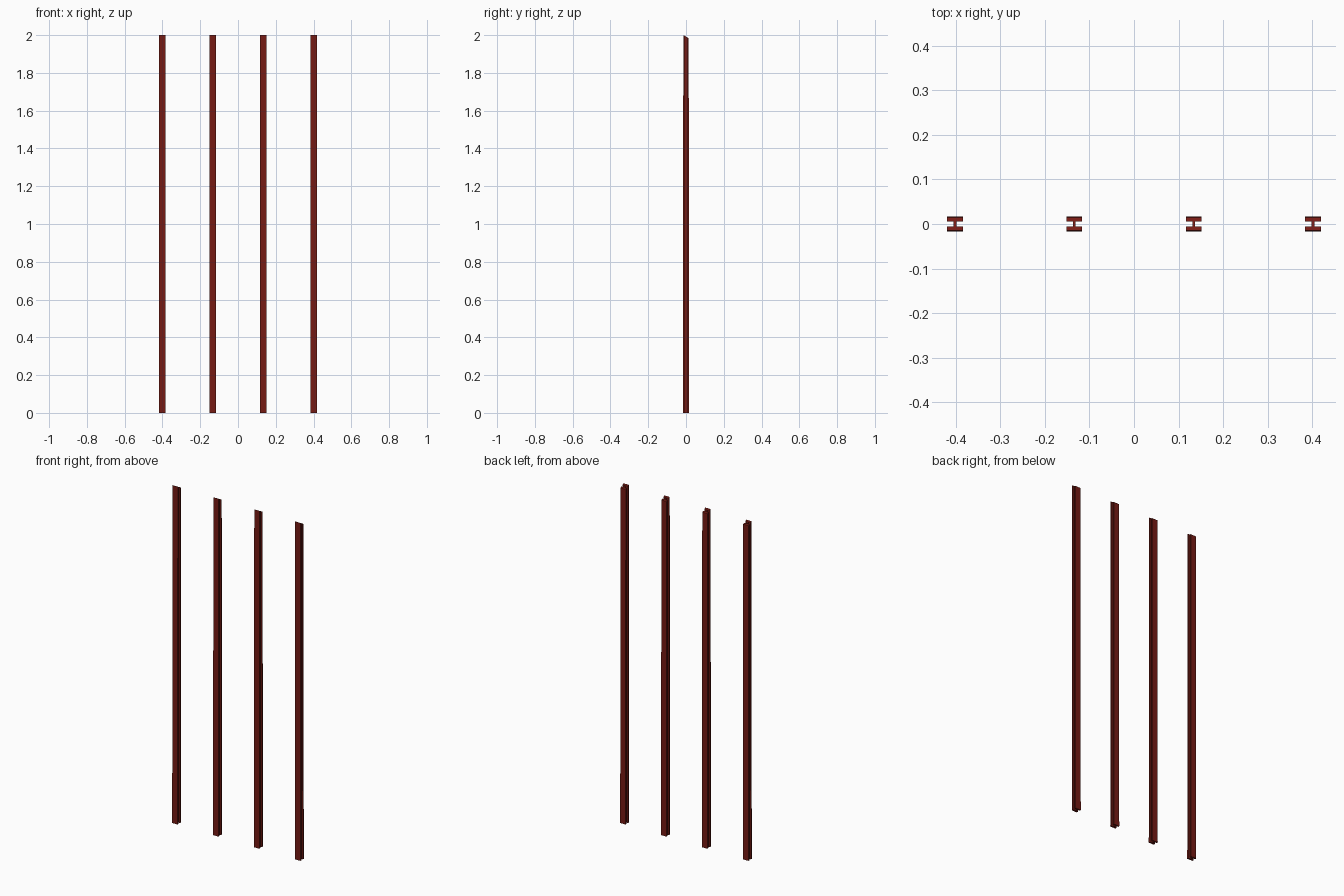
import bpy, bmesh

if "Cube" in bpy.data.objects:
    bpy.data.objects.remove(bpy.data.objects["Cube"])

HEIGHT = 2.0
SLANT = 0.016          # drop of the cut top from front to back
HALF_W = 0.0175        # half flange width
HALF_D = 0.0165        # half depth at the base
WEB = 0.003            # half web thickness
FLANGE = 0.0095        # flange thickness
TAPER = 0.86           # depth ratio at the top

red = bpy.data.materials.new("dark_red_paint")
red.diffuse_color = (0.18, 0.011, 0.007, 1)
red.use_nodes = True
red.node_tree.nodes["Principled BSDF"].inputs["Base Color"].default_value = red.diffuse_color

# I-beam cross-section
inner = HALF_D - FLANGE
quarter = [(HALF_W, HALF_D), (HALF_W, inner), (WEB, inner)]
right = quarter + [(x, -y) for x, y in reversed(quarter)]
profile = right + [(-x, y) for x, y in reversed(right)]


def make_post(name, px):
    bm = bmesh.new()
    base = bm.faces.new([bm.verts.new((x, y, 0)) for x, y in profile])
    top = bmesh.ops.extrude_face_region(bm, geom=[base], use_keep_orig=True)
    # raise, taper and slant the top end
    for v in (g for g in top["geom"] if isinstance(g, bmesh.types.BMVert)):
        v.co.z = HEIGHT - SLANT * (v.co.y + HALF_D) / (2 * HALF_D)
        v.co.y *= TAPER
    bmesh.ops.recalc_face_normals(bm, faces=bm.faces[:])
    mesh = bpy.data.meshes.new(name)
    bm.to_mesh(mesh)
    bm.free()
    mesh.materials.append(red)
    obj = bpy.data.objects.new(name, mesh)
    obj.location.x = px
    bpy.context.collection.objects.link(obj)


# Row of four evenly spaced posts
for i in range(4):
    make_post(f"post_{i + 1}", (i - 1.5) * 0.268)
